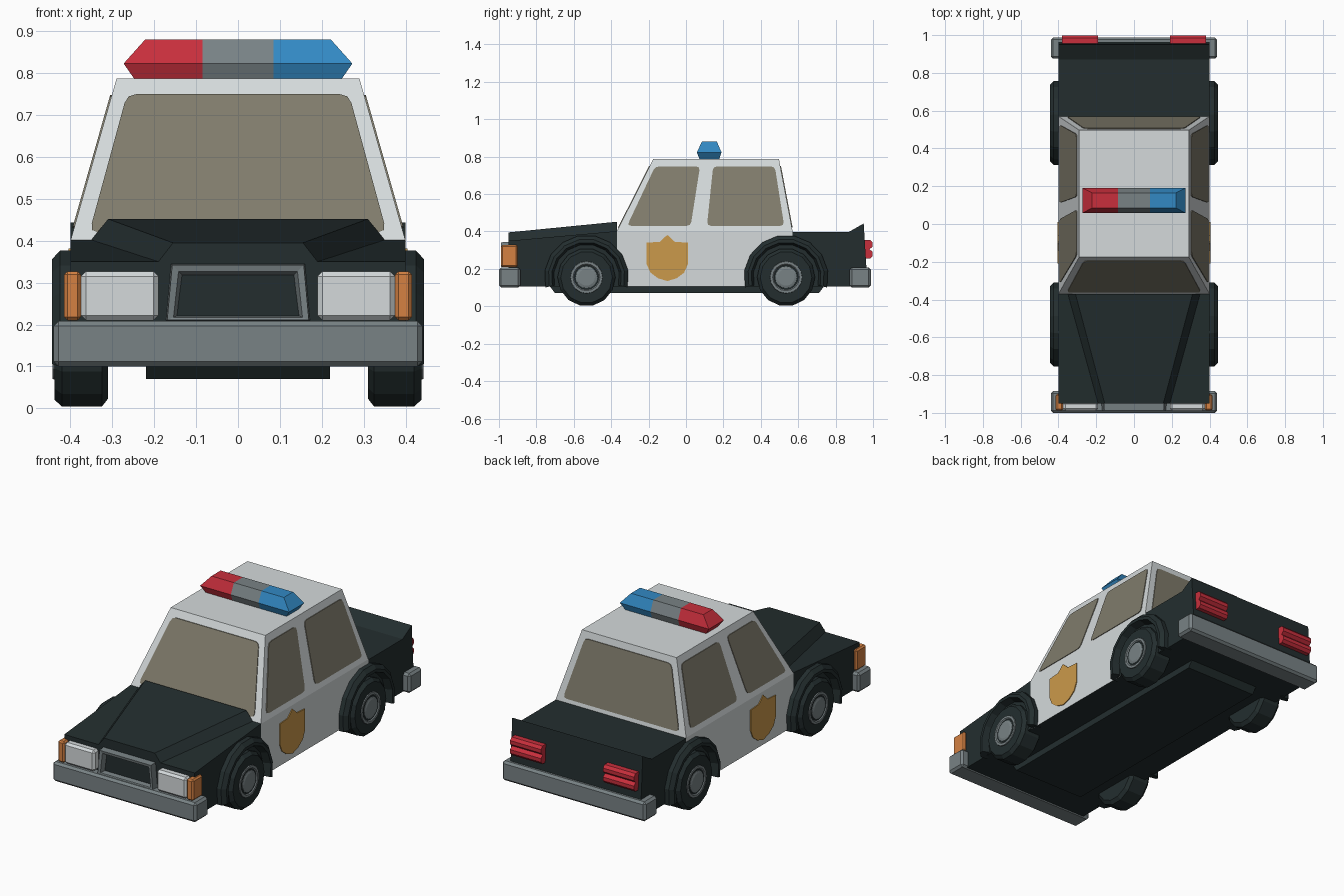
import bpy, bmesh, math
from mathutils import Vector

if "Cube" in bpy.data.objects:
    bpy.data.objects.remove(bpy.data.objects["Cube"])


def material(name, rgb):
    m = bpy.data.materials.new(name)
    m.diffuse_color = (*rgb, 1)
    m.use_nodes = True
    m.node_tree.nodes["Principled BSDF"].inputs["Base Color"].default_value = m.diffuse_color
    return m


BLACK = material("black paint", (0.017, 0.027, 0.028))
WHITE = material("white paint", (0.66, 0.70, 0.71))
GREY = material("grey metal", (0.19, 0.225, 0.235))
GLASS = material("tinted glass", (0.215, 0.20, 0.15))
RED = material("red lamp", (0.58, 0.028, 0.045))
BLUE = material("blue lamp", (0.032, 0.25, 0.55))
ORANGE = material("orange lamp", (0.66, 0.22, 0.055))
GOLD = material("gold badge", (0.60, 0.32, 0.07))


def make(name, verts, faces, mats, rule=None, bevel=0, cuts=()):
    """Mesh object with outward normals, optional bevel, x cuts and colour rule."""
    bm = bmesh.new()
    vs = [bm.verts.new(v) for v in verts]
    for f in faces:
        bm.faces.new([vs[i] for i in f])
    for x in cuts:
        bmesh.ops.bisect_plane(bm, geom=bm.verts[:] + bm.edges[:] + bm.faces[:],
                               plane_co=(x, 0, 0), plane_no=(1, 0, 0))
    bmesh.ops.recalc_face_normals(bm, faces=bm.faces[:])
    if bevel:
        bmesh.ops.bevel(bm, geom=bm.edges[:], offset=bevel, segments=1,
                        affect='EDGES', profile=0.5)
    bm.normal_update()
    me = bpy.data.meshes.new(name)
    for m in mats:
        me.materials.append(m)
    if rule:
        for f in bm.faces:
            f.material_index = rule(f.calc_center_median(), f.normal)
    bm.to_mesh(me)
    bm.free()
    ob = bpy.data.objects.new(name, me)
    bpy.context.collection.objects.link(ob)
    return ob


def loft(name, rings, mats, closed=False, **kw):
    """Skin between equal rings of points; cap the ends unless closed."""
    n, k = len(rings[0]), len(rings)
    verts = [p for r in rings for p in r]
    faces = [(i * n + j, i * n + (j + 1) % n, (i + 1) % k * n + (j + 1) % n, (i + 1) % k * n + j)
             for i in range(k if closed else k - 1) for j in range(n)]
    if not closed:
        faces += [tuple(range(n)), tuple(range((k - 1) * n, k * n))]
    return make(name, verts, faces, mats, **kw)


def tiers(name, levels, mats, **kw):
    """Stack of rectangles, each (z, half width, y0, y1)."""
    return loft(name, [[(-x, a, z), (x, a, z), (x, b, z), (-x, b, z)] for z, x, a, b in levels],
                mats, **kw)


def box(name, x0, x1, y0, y1, z0, z1, mats, **kw):
    return loft(name, [[(x0, y0, z), (x1, y0, z), (x1, y1, z), (x0, y1, z)] for z in (z0, z1)],
                mats, **kw)


def prism(name, profile, x0, x1, mats, **kw):
    """Profile in (y, z) extruded along x."""
    return loft(name, [[(x, y, z) for y, z in profile] for x in (x0, x1)], mats, **kw)


def rounded(pts, r):
    """Cut each corner of a polygon into three points."""
    out = []
    for i, p in enumerate(pts):
        p = Vector(p)
        a = p + (Vector(pts[i - 1]) - p).normalized() * r
        b = p + (Vector(pts[(i + 1) % len(pts)]) - p).normalized() * r
        out += [a, (a + b) / 4 + p / 2, b]
    return out


# Body shell: nose, doors, boot
def hood_section(y, crown, foot, top, side):
    half = [(0.40, 0.105), (0.40, side), (foot, side), (crown, top)]
    return [(x, y, z) for x, z in half] + [(-x, y, z) for x, z in reversed(half)]


loft("nose_and_hood", [hood_section(-0.95, 0.155, 0.19, 0.395, 0.35),
                       hood_section(-0.37, 0.31, 0.35, 0.452, 0.402)], [BLACK])
box("door_panels", -0.40, 0.40, -0.37, 0.57, 0.105, 0.40, [WHITE, BLACK],
    rule=lambda c, n: 1 if n.z < -0.5 else 0)
prism("boot", [(0.57, 0.105), (0.57, 0.397), (0.87, 0.397), (0.95, 0.443), (0.965, 0.20), (0.95, 0.105)],
      -0.40, 0.40, [BLACK])
prism("underbody", [(-0.73, 0.11), (-0.70, 0.07), (0.71, 0.07), (0.74, 0.11)], -0.22, 0.22, [BLACK])

# Cabin with sloped sides
BASE, ROOF = 0.40, 0.787
tiers("cabin", [(BASE, 0.40, -0.37, 0.57), (ROOF, 0.29, -0.175, 0.497)], [WHITE])


def glass(name, pts, place):
    """Thin pane laid on a cabin wall; place(u, z, lift) gives a 3D point."""
    pts = rounded(pts, 0.022)
    loft(name, [[place(u, z, d) for u, z in pts] for d in (-0.003, 0.004)], [GLASS])


def wall(z, low, high):
    return low + (high - low) * (z - BASE) / (ROOF - BASE)


screen = [(-0.355, 0.42), (0.355, 0.42), (0.265, 0.75), (-0.265, 0.75)]
glass("windscreen", screen, lambda u, z, d: (u, wall(z, -0.37, -0.175) - d, z))
glass("rear_window", screen, lambda u, z, d: (u, wall(z, 0.57, 0.497) + d, z))
for s, side in ((1, "right"), (-1, "left")):
    def put(u, z, d):
        return (s * (wall(z, 0.40, 0.29) + d), u, z)
    glass(f"front_door_glass_{side}", [(-0.315, 0.43), (0.025, 0.43), (0.075, 0.748), (-0.165, 0.748)], put)
    glass(f"rear_door_glass_{side}", [(0.112, 0.43), (0.525, 0.43), (0.475, 0.748), (0.145, 0.748)], put)

    # Shield badge on the door
    half = [(0.04, 0.345), (0.11, 0.34), (0.11, 0.225), (0.09, 0.18), (0.05, 0.15)]
    shield = [(0, 0.382)] + half + [(0, 0.135)] + [(-y, z) for y, z in reversed(half)]
    prism(f"door_badge_{side}", [(y - 0.10, z) for y, z in shield], s * 0.398, s * 0.405, [GOLD])

    # Head lamps, indicators and tail lamps
    x0, x1 = sorted((s * 0.19, s * 0.375))
    box(f"head_lamp_{side}", x0, x1, -0.99, -0.94, 0.21, 0.327, [WHITE], bevel=0.012)
    x0, x1 = sorted((s * 0.375, s * 0.415))
    box(f"indicator_{side}", x0, x1, -0.988, -0.90, 0.21, 0.327, [ORANGE], bevel=0.008)
    tail = [(0.95, 0.255), (0.985, 0.255), (0.998, 0.27), (0.998, 0.29), (0.982, 0.305),
            (0.998, 0.32), (0.998, 0.34), (0.985, 0.355), (0.95, 0.355)]
    prism(f"tail_lamp_{side}", tail, s * 0.19, s * 0.38, [RED])

# Grille: tapered frame around a dark recess
def trapezoid(y, g):
    return [(-0.172 + g, y, 0.21 + g * 0.4), (0.172 - g, y, 0.21 + g * 0.4),
            (0.160 - g, y, 0.345 - g), (-0.160 + g, y, 0.345 - g)]


loft("grille_frame", [trapezoid(-0.945, 0), trapezoid(-0.988, 0.003),
                      trapezoid(-0.985, 0.018), trapezoid(-0.945, 0.03)], [GREY], closed=True)
loft("grille_recess", [trapezoid(-0.945, 0.015), trapezoid(-0.957, 0.02)], [BLACK])

# Bumpers
box("front_bumper", -0.44, 0.44, -1.0, -0.885, 0.10, 0.208, [GREY], bevel=0.012)
box("rear_bumper", -0.44, 0.44, 0.875, 0.988, 0.10, 0.208, [GREY], bevel=0.012)


# Wheels and arches
def circle(x, y, r, n=14, a0=0.0, a1=None):
    last = n if a1 is None else n - 1
    a1 = 2 * math.pi if a1 is None else a1
    return [(x, y + r * math.cos(a0 + (a1 - a0) * i / last),
             0.155 + r * math.sin(a0 + (a1 - a0) * i / last)) for i in range(n)]


for s, side in ((1, "right"), (-1, "left")):
    for y, end in ((-0.532, "front"), (0.535, "rear")):
        tag = f"{end}_{side}"
        loft("tyre_" + tag, [circle(s * x, y, r) for x, r in
                             ((0.31, 0.135), (0.325, 0.155), (0.42, 0.155), (0.438, 0.138),
                              (0.438, 0.085))], [BLACK])
        loft("wheel_rim_" + tag, [circle(s * x, y, r, 16) for x, r in
                                  ((0.43, 0.088), (0.443, 0.085), (0.443, 0.072), (0.436, 0.064))], [GREY])
        loft("hubcap_" + tag, [circle(s * x, y, r, 16) for x, r in
                               ((0.43, 0.06), (0.44, 0.058), (0.444, 0.045))], [GREY])
        low, high = math.radians(-14), math.radians(194)
        arcs = [circle(s * x, y, r, 10, low, high) for x, r in
                ((0.38, 0.226), (0.425, 0.226), (0.444, 0.205), (0.444, 0.188), (0.39, 0.172))]
        loft("wheel_arch_" + tag, list(zip(*arcs)), [BLACK])
        loft("wheel_well_" + tag, [circle(s * x, y, 0.20, 10, low, high) for x in (0.36, 0.404)], [BLACK])

# Roof light bar in three colours
bar = tiers("roof_light_bar", [(0.78, 0.243, 0.075, 0.175), (0.823, 0.273, 0.058, 0.19),
                               (0.88, 0.222, 0.085, 0.165)], [RED, GREY, BLUE], cuts=(-0.085, 0.085),
            rule=lambda c, n: 0 if c.x < -0.085 else 2 if c.x > 0.085 else 1)
